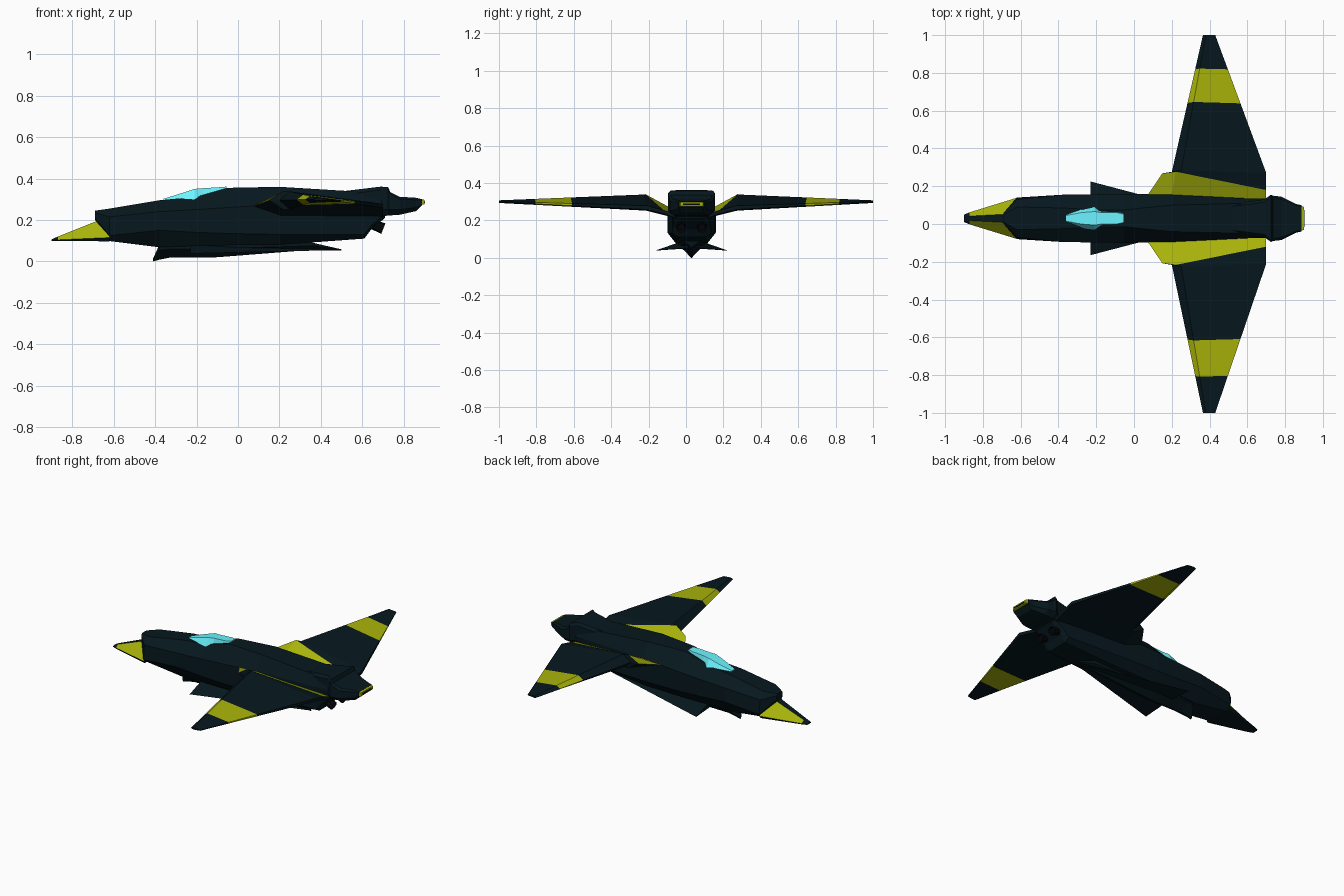
import bpy, bmesh
from math import radians
from mathutils import Matrix, Vector

C = 0.03  # centre line of the fuselage


def material(name, rgb):
    m = bpy.data.materials.new(name)
    m.diffuse_color = (*rgb, 1)
    return m


HULL = material("dark_hull", (0.002, 0.009, 0.013))
YELLOW = material("yellow_trim", (0.40, 0.46, 0.003))
GLASS = material("cyan_glass", (0.15, 0.90, 1.0))
BLACK = material("black_metal", (0.001, 0.002, 0.003))


def finish(name, bm, mats):
    bmesh.ops.remove_doubles(bm, verts=bm.verts, dist=1e-5)
    bmesh.ops.recalc_face_normals(bm, faces=bm.faces)
    me = bpy.data.meshes.new(name)
    bm.to_mesh(me)
    bm.free()
    for m in mats:
        me.materials.append(m)
    ob = bpy.data.objects.new(name, me)
    bpy.context.collection.objects.link(ob)
    return ob


def loft(name, rings, mats=(HULL,), paint=lambda i, j: 0):
    """Skin closed rings; paint(ring, side) picks the material slot."""
    bm = bmesh.new()
    vs = [[bm.verts.new(p) for p in r] for r in rings]
    n = len(rings[0])
    for i in range(len(vs) - 1):
        for j in range(n):
            k = (j + 1) % n
            f = bm.faces.new((vs[i][j], vs[i][k], vs[i + 1][k], vs[i + 1][j]))
            f.material_index = paint(i, j)
    bm.faces.new(vs[0])
    bm.faces.new(vs[-1])
    return finish(name, bm, mats)


def ring(x, *half):
    """Mirror (half width, z) points, listed top to bottom, into a ring."""
    return ([(x, C + w, z) for w, z in half] +
            [(x, C - w, z) for w, z in reversed(half)])


# Fuselage: roof edge, shoulder, chin, belly edge
loft("fuselage", [
    ring(-.69, (.02, .245), (.03, .235), (.03, .21), (.02, .20)),
    ring(-.62, (.06, .255), (.10, .215), (.11, .125), (.075, .098)),
    ring(-.38, (.055, .295), (.125, .24), (.125, .15), (.07, .068)),
    ring(-.20, (.045, .312), (.128, .25), (.128, .14), (.08, .075)),
    ring(-.05, (.045, .355), (.13, .26), (.13, .135), (.085, .078)),
    ring(.20, (.07, .36), (.125, .275), (.125, .13), (.085, .08)),
    ring(.61, (.08, .335), (.105, .275), (.105, .13), (.07, .11)),
    ring(.64, (.08, .335), (.105, .275), (.10, .17), (.07, .15)),
    ring(.71, (.09, .33), (.105, .275), (.09, .23), (.07, .21)),
])

# Nose cone: yellow slanted sides, dark ridge and underside
loft("nose_cone", [
    ring(-.90, (.010, .106), (.020, .102), (.018, .098)),
    ring(-.87, (.012, .120), (.032, .104), (.030, .098)),
    ring(-.62, (.025, .220), (.109, .115), (.095, .097)),
], (HULL, YELLOW), lambda i, j: int(i == 1 and j in (0, 4)))

# Canopy: wide front lobe, narrow rear
loft("canopy", [
    ring(-.36, (.015, .302), (.022, .290)),
    ring(-.28, (.030, .327), (.055, .294)),
    ring(-.21, (.036, .350), (.063, .295)),
    ring(-.17, (.030, .353), (.040, .305)),
    ring(-.09, (.030, .358), (.038, .310)),
    ring(-.055, (.022, .361), (.030, .345)),
], (GLASS,))

# Tail collar and flat exhaust
loft("tail_collar", [
    ring(.50, (.06, .338), (.075, .32), (.075, .28), (.06, .25)),
    ring(.69, (.085, .361), (.10, .345), (.10, .25), (.08, .215)),
    ring(.725, (.115, .358), (.125, .345), (.125, .25), (.09, .222)),
    ring(.735, (.11, .335), (.12, .325), (.12, .25), (.09, .222)),
    ring(.78, (.10, .312), (.115, .30), (.115, .25), (.09, .225)),
    ring(.86, (.068, .307), (.075, .297), (.075, .26), (.06, .243)),
    ring(.888, (.066, .300), (.07, .295), (.07, .274), (.065, .270)),
])
loft("exhaust_slot", [
    ring(.885, (.066, .300), (.066, .273)),
    ring(.90, (.060, .297), (.060, .276)),
], (YELLOW,))
loft("exhaust_slot_centre", [
    ring(.89, (.045, .290), (.045, .282)),
    ring(.902, (.045, .290), (.045, .282)),
], (BLACK,))

# Ventral keel
loft("keel", [
    ring(-.41, (.004, .014), (.010, .010), (.003, .0)),
    ring(-.38, (.055, .080), (.055, .055), (.004, .008)),
    ring(-.33, (.065, .090), (.065, .060), (.004, .018)),
    ring(-.10, (.070, .090), (.070, .062), (.004, .020)),
    ring(.36, (.045, .090), (.038, .075), (.004, .056)),
    ring(.50, (.004, .058), (.004, .055), (.002, .052)),
])

# Wings, one per side: leading edge, top, two trailing points, bottom
INNER = [(.07, .12, .265), (.20, .115, .268), (.70, .09, .235), (.70, .09, .215), (.20, .115, .22)]
JOIN = [(.15, .238, .295), (.22, .247, .34), (.70, .15, .255), (.70, .15, .235), (.22, .235, .25)]
ROOT = [(.20, .245, .295), (.25, .255, .338), (.70, .24, .278), (.70, .24, .258), (.25, .245, .252)]
TIP = [(.365, 1, .30), (.38, 1, .307), (.43, 1, .302), (.43, 1, .298), (.38, 1, .293)]

for s, side in ((1, "left"), (-1, "right")):
    inner, join, root = ([Vector((x, C + s * y, z)) for x, y, z in sec]
                         for sec in (INNER, JOIN, ROOT))
    tip = [Vector((x, s * y, z)) for x, y, z in TIP]
    cuts = [[a.lerp(b, t) for a, b in zip(root, tip)] for t in (.505, .752)]
    loft(side + "_wing", [inner, join, root, *cuts, tip], (HULL, YELLOW),
         lambda i, j: int((i == 0 and j in (0, 1)) or i == 3))

    # Belly fin: swept-back thin triangle
    bm = bmesh.new()
    a, b, c, d = [bm.verts.new((x, C + s * y, z)) for x, y, z in (
        (-.23, .195, .038), (-.23, .06, .085), (-.23, .05, .048), (.50, .003, .055))]
    for f in ((a, b, c), (a, b, d), (a, c, d), (b, c, d)):
        bm.faces.new(f)
    finish(side + "_belly_fin", bm, (HULL,))

    # Small lower thruster
    bm = bmesh.new()
    bmesh.ops.create_cone(bm, cap_ends=True, segments=8, radius1=.022, radius2=.027, depth=.09,
                          matrix=Matrix.Translation((.66, C + s * .055, .175)) @
                          Matrix.Rotation(radians(112), 4, 'Y'))
    end = max(bm.faces, key=lambda f: f.calc_center_median().x)
    bmesh.ops.inset_region(bm, faces=[end], thickness=.007, depth=-.015)
    finish(side + "_thruster", bm, (BLACK,))
